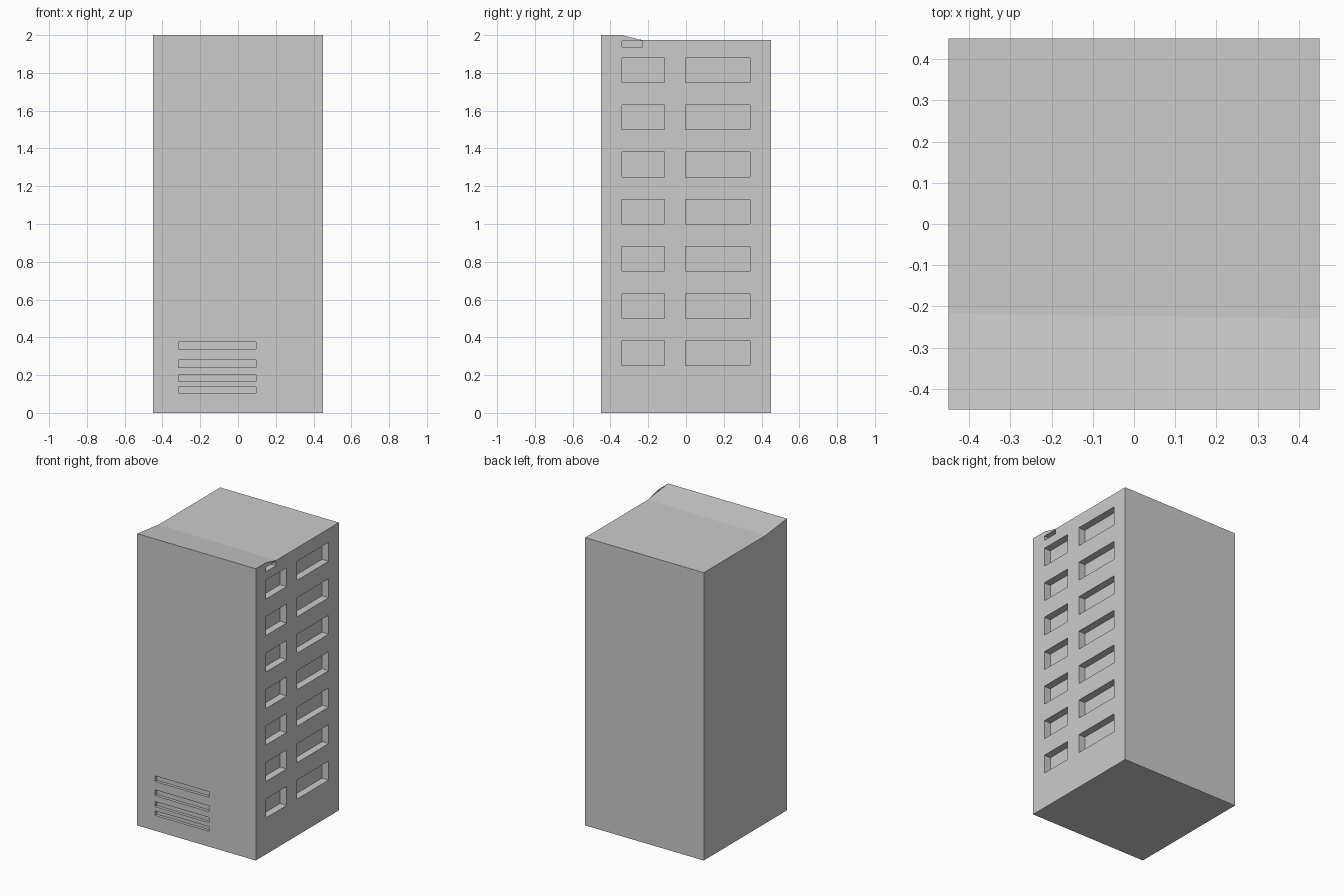
import bpy, bmesh
from mathutils import Matrix

if "Cube" in bpy.data.objects:
    bpy.data.objects.remove(bpy.data.objects["Cube"])

W = 0.45      # half width
LOW = 1.973   # roof height behind the front ridge

# Tower body: raised front lip sloping down to a flat roof
bm = bmesh.new()
v = lambda *p: bm.verts.new(p)
b = [v(-W, -W, 0), v(W, -W, 0), v(W, W, 0), v(-W, W, 0)]
fl, fr = v(-W, -W, 2), v(W, -W, 2)
lip = v(W, -0.34, 2)
kr, kl = v(W, -0.23, LOW), v(-W, -0.217, LOW)
br, bl = v(W, W, LOW), v(-W, W, LOW)
for f in ([b[3], b[2], b[1], b[0]], [b[0], b[1], fr, fl], [b[1], b[2], br, kr, lip, fr],
          [b[2], b[3], bl, br], [b[3], b[0], fl, kl, bl],
          [fl, fr, lip, kr, kl], [kl, kr, br, bl]):
    bm.faces.new(f)
bmesh.ops.recalc_face_normals(bm, faces=bm.faces)
me = bpy.data.meshes.new("tower_body")
bm.to_mesh(me)
bm.free()
body = bpy.data.objects.new("tower_body", me)
bpy.context.collection.objects.link(body)

# Recess cutter: all windows and vents as boxes in one mesh
cut = bmesh.new()


def box(x0, x1, y0, y1, z0, z1):
    m = Matrix.Translation(((x0 + x1) / 2, (y0 + y1) / 2, (z0 + z1) / 2))
    m = m @ Matrix.Diagonal((x1 - x0, y1 - y0, z1 - z0, 1))
    bmesh.ops.create_cube(cut, size=1, matrix=m)


def window(y0, y1, z0, z1, depth=0.05):
    box(W - depth, W + 0.1, y0, y1, z0, z1)


# Seven rows of windows on the right side, plus the small one under the roof
for i in range(7):
    z = 0.25 + 0.25 * i
    window(-0.34, -0.115, z, z + 0.13)
    window(-0.003, 0.34, z, z + 0.13)
window(-0.34, -0.23, 1.937, 1.968)

# Four vent slots low on the front
for z0, z1 in ((0.105, 0.137), (0.165, 0.2), (0.24, 0.28), (0.338, 0.376)):
    box(-0.315, 0.095, -W - 0.1, -W + 0.02, z0, z1)

cme = bpy.data.meshes.new("recess_cutter")
cut.to_mesh(cme)
cut.free()
cutter = bpy.data.objects.new("recess_cutter", cme)
cutter.hide_render = True
bpy.context.collection.objects.link(cutter)

# Cut the recesses and drop the helper
mod = body.modifiers.new("recesses", 'BOOLEAN')
mod.operation = 'DIFFERENCE'
mod.solver = 'EXACT'
mod.object = cutter
bpy.context.view_layer.objects.active = body
bpy.ops.object.modifier_apply(modifier=mod.name)
bpy.data.objects.remove(cutter)
